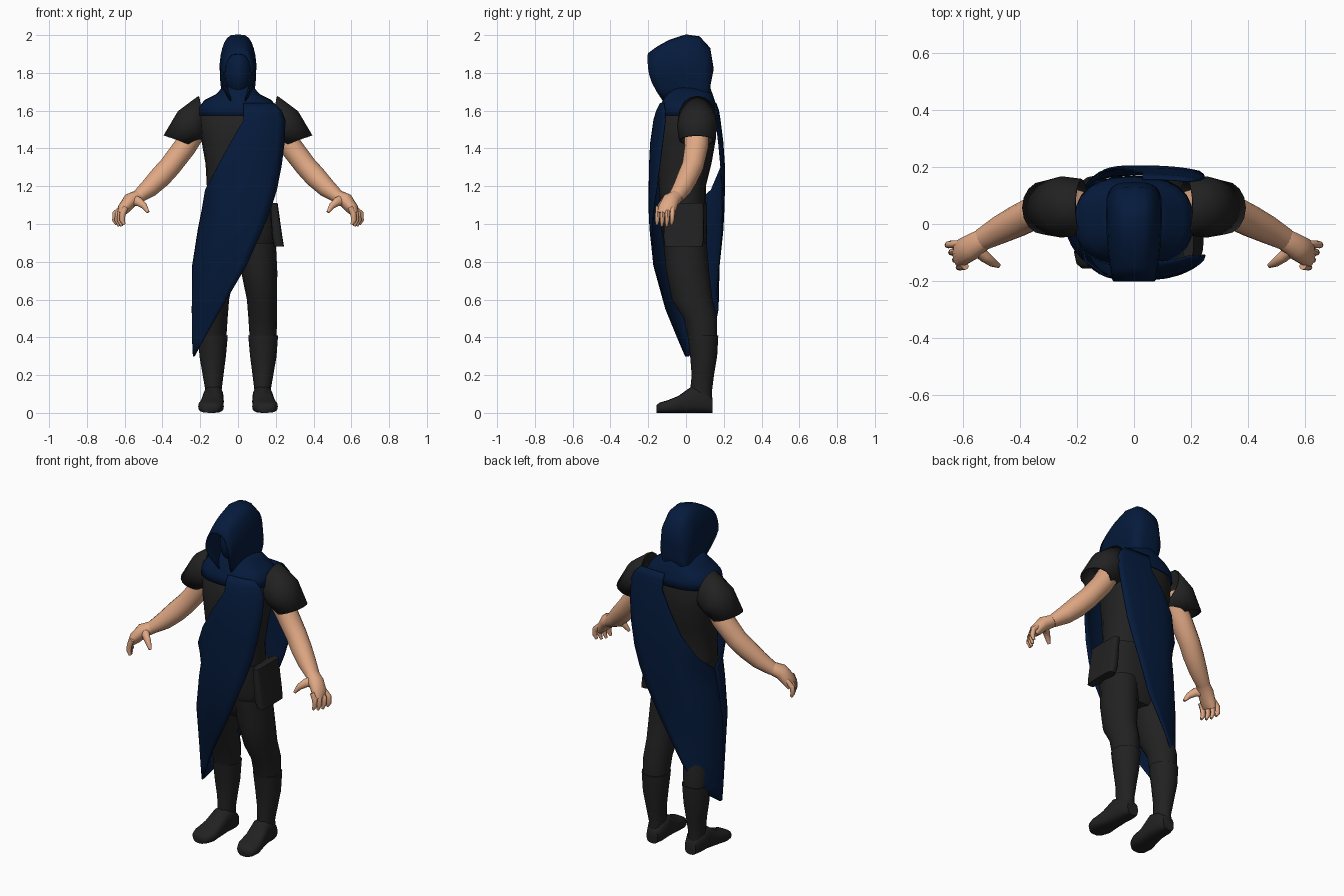
import bpy, math
from mathutils import Vector as V

if "Cube" in bpy.data.objects:
    bpy.data.objects.remove(bpy.data.objects["Cube"])


def mat(name, rgb):
    m = bpy.data.materials.new(name)
    m.diffuse_color = (*rgb, 1)
    m.use_nodes = True
    m.node_tree.nodes["Principled BSDF"].inputs["Base Color"].default_value = m.diffuse_color
    return m


BLACK = mat("charcoal cloth", (0.0155, 0.0155, 0.0155))
BLUE = mat("navy cloth", (0.0015, 0.0105, 0.045))
SKIN = mat("skin", (0.74, 0.39, 0.23))


def make(name, verts, faces, m, angle=50, mirror=False, thick=0, offset=-1):
    me = bpy.data.meshes.new(name)
    me.from_pydata([tuple(v) for v in verts], [], faces)
    me.materials.append(m)
    for p in me.polygons:
        p.use_smooth = True
    me.set_sharp_from_angle(angle=math.radians(angle))
    ob = bpy.data.objects.new(name, me)
    bpy.context.collection.objects.link(ob)
    if thick:
        s = ob.modifiers.new("thickness", 'SOLIDIFY')
        s.thickness, s.offset = thick, offset
    if mirror:
        ob.modifiers.new("mirror", 'MIRROR')
    return ob


def loft(name, rings, m, n=16, power=2.0, caps=True, **kw):
    """Skin through rings given as (centre, half axis u, half axis v)."""
    verts, faces = [], []
    for c, u, v in rings:
        for i in range(n):
            a = 2 * math.pi * i / n
            ca, sa = math.cos(a), math.sin(a)
            x = math.copysign(abs(ca) ** (2 / power), ca)
            y = math.copysign(abs(sa) ** (2 / power), sa)
            verts.append(V(c) + V(u) * x + V(v) * y)
    for r in range(len(rings) - 1):
        for i in range(n):
            j = (i + 1) % n
            faces.append((r * n + i, r * n + j, r * n + n + j, r * n + n + i))
    if caps:
        faces += [tuple(reversed(range(n))),
                  tuple(range((len(rings) - 1) * n, len(rings) * n))]
    return make(name, verts, faces, m, **kw)


def stack(name, rows, m, **kw):
    """Horizontal rings: z, centre x, half width, y front, y back."""
    return loft(name, [((cx, (f + b) / 2, z), (rx, 0, 0), (0, (b - f) / 2, 0))
                       for z, cx, rx, f, b in rows], m, **kw)


def tube(name, pts, radii, m, **kw):
    rings = []
    for i, p in enumerate(pts):
        t = (V(pts[min(i + 1, len(pts) - 1)]) - V(pts[max(i - 1, 0)])).normalized()
        u = t.cross(V((0, 1, 0))).normalized()
        ru, rv = radii[i]
        rings.append((p, u * ru, u.cross(t) * rv))
    return loft(name, rings, m, **kw)


# torso and hips
stack("torso", [(1.08, 0, .172, -.14, .105), (1.2, 0, .165, -.145, .105),
                (1.32, 0, .172, -.155, .135), (1.45, 0, .195, -.155, .158),
                (1.57, 0, .205, -.14, .16), (1.64, 0, .16, -.09, .14),
                (1.69, 0, .08, -.05, .11)], BLACK, n=20, power=2.4)
stack("hips", [(.77, 0, .11, -.07, .08), (.83, 0, .185, -.105, .108),
               (.95, 0, .2, -.128, .112), (1.11, 0, .18, -.142, .112)],
      BLACK, n=20, power=2.5)

# legs, boots and feet
stack("trouser_leg", [(.38, .133, .07, .015, .165), (.5, .131, .076, -.012, .165),
                      (.6, .127, .08, -.075, .14), (.75, .112, .096, -.105, .122),
                      (.9, .1, .1, -.12, .11)], BLACK, mirror=True)
stack("boot_shaft", [(.03, .13, .048, .02, .138), (.12, .13, .043, .022, .138),
                     (.2, .132, .055, .03, .148), (.3, .134, .07, .022, .165),
                     (.41, .133, .079, .008, .171)], BLACK, mirror=True)
loft("boot_foot", [((cx, y, h / 2), (rx, 0, 0), (0, 0, h / 2)) for y, cx, rx, h in
                   [(.14, .126, .036, .08), (.1, .127, .052, .12), (.03, .13, .054, .14),
                    (-.04, .138, .06, .09), (-.1, .143, .068, .066),
                    (-.14, .147, .055, .055), (-.156, .148, .035, .04)]],
     BLACK, power=3, mirror=True)

# hip pouch
loft("hip_pouch", [((.218, -.012, .88), (.026, 0, 0), (0, .1, 0)),
                   ((.208, -.012, .93), (.027, 0, 0), (0, .107, 0)),
                   ((.19, -.012, 1.11), (.02, 0, 0), (0, .105, 0))],
     BLACK, n=20, power=5)

# short sleeves
loft("sleeve", [((.185, .06, 1.57), (.022, 0, .105), (0, .095, 0)),
                ((.255, .06, 1.52), (.06, 0, .075), (0, .104, 0)),
                ((.318, .057, 1.443), (.072, 0, .025), (0, .09, 0))],
     BLACK, caps=False, mirror=True, thick=.008, offset=0)

# bare arms and hands
tube("arm", [(.2, .055, 1.54), (.28, .055, 1.41), (.36, .035, 1.305), (.41, .01, 1.25),
             (.47, -.02, 1.19), (.535, -.055, 1.14)],
     [(.06, .065), (.06, .063), (.058, .058), (.058, .056), (.05, .05), (.034, .04)],
     SKIN, mirror=True)
tube("palm", [(.525, -.05, 1.147), (.57, -.08, 1.125), (.606, -.1, 1.08),
              (.622, -.11, 1.05)],
     [(.034, .038), (.04, .046), (.033, .048), (.018, .044)], SKIN, mirror=True)
for i in range(4):
    y = -.07 - .026 * i
    dx = -.013 * (i - 1.5)
    end = .985 + .008 * abs(i - 1.5)
    tube(f"finger_{i + 1}", [(.603 + dx * .5, y, 1.09), (.63 + dx, y - .002, 1.055),
                             (.633 + dx, y - .004, 1.02), (.622 + dx, y - .006, end)],
         [(.014, .013), (.016, .013), (.014, .012), (.008, .007)], SKIN, n=8, mirror=True)
tube("thumb", [(.56, -.08, 1.125), (.525, -.115, 1.118), (.497, -.135, 1.095),
               (.476, -.146, 1.062)],
     [(.034, .024), (.024, .02), (.017, .016), (.008, .009)], SKIN, n=10, mirror=True)

# head with a cloth mask over the face
rows = [(1.8 + .125 * math.sin(a), 0, .075 * math.cos(a), -.035 - .09 * math.cos(a),
         -.035 + .1 * math.cos(a)) for a in [math.radians(d) for d in range(-80, 81, 20)]]
head = stack("masked_head", rows, SKIN, n=20)
head.data.materials.append(BLUE)
for p in head.data.polygons:
    p.material_index = int(p.center.y < -.06)
stack("neck", [(1.6, 0, .06, -.05, .08), (1.76, 0, .055, -.06, .06)], SKIN)

# hood: arched ribs fanning from the front opening to the nape
RIBS = [(-.2, 1.9, -.12, .082), (-.15, 1.937, -.1, .09), (-.09, 1.97, -.07, .098),
        (0, 2.0, -.02, .104), (.07, 1.99, .02, .104), (.125, 1.93, .05, .102),
        (.143, 1.82, .07, .095), (.125, 1.73, .09, .08), (.135, 1.66, .1, .08)]
N = 18
verts, faces = [], []
for k, (ya, za, yb, w) in enumerate(RIBS):
    for i in range(N + 1):
        a = math.pi * i / N
        s, c = math.sin(a) ** .85, math.cos(a)
        low = .45 + .06 * k
        x = math.copysign(abs(c) ** .6, c) * w * (low + (1 - low) * min(1, s * 1.7))
        bulge = -.03 * math.sin(math.pi * s) * (1 - k / 4) if k < 4 else 0
        verts.append((x, yb + (ya - yb) * s + bulge, 1.65 + (za - 1.65) * s))
for k in range(len(RIBS) - 1):
    for i in range(N):
        a = k * (N + 1) + i
        faces.append((a, a + 1, a + N + 2, a + N + 1))
make("hood", verts, faces, BLUE, thick=.008, offset=0)

# shoulder cowl under the hood
stack("cowl", [(1.575, 0, .207, -.15, .168), (1.62, 0, .205, -.138, .16),
               (1.655, 0, .175, -.12, .15), (1.685, 0, .115, -.108, .14),
               (1.735, 0, .07, -.085, .12)], BLUE, n=24, power=2.5, caps=False,
      thick=.004, offset=0)

# one-shoulder cape: front and back panels, joined along the left side
# rows: z, left edge, right edge, front depth, back depth
CAPE = [(1.64, .03, .19, -.135, .158), (1.6, .03, .23, -.155, .172),
        (1.55, .03, .25, -.17, .18), (1.43, -.04, .245, -.187, .195),
        (1.31, -.105, .23, -.193, .203), (1.18, -.172, .205, -.195, .203),
        (1.07, -.19, .17, -.195, .2), (.97, -.21, .13, -.19, .195),
        (.78, -.24, .045, -.17, .175), (.55, -.242, -.09, -.11, .175),
        (.4, -.241, -.175, -.06, .19), (.3, -.236, -.23, -.01, .06)]
M = 12
for side, name, curl in ((3, "cape_front", .36), (4, "cape_back", .12)):
    verts, faces = [], []
    for row in CAPE:
        z, xl, xr = row[:3]
        d = -xl if z < 1.1 else .215
        for i in range(M + 1):
            x = xl + (xr - xl) * (1 - math.cos(math.pi * i / M / 2))
            if x < 0:
                f = max(0, 1 - (-x / d) ** 3) ** .6
            else:
                f = 1 - curl * (x / .25) ** 3
            verts.append((x, row[side] * f, z))
    for r in range(len(CAPE) - 1):
        for i in range(M):
            a = r * (M + 1) + i
            faces.append((a, a + 1, a + M + 2, a + M + 1))
    make(name, verts, faces, BLUE, thick=.006, offset=0)
